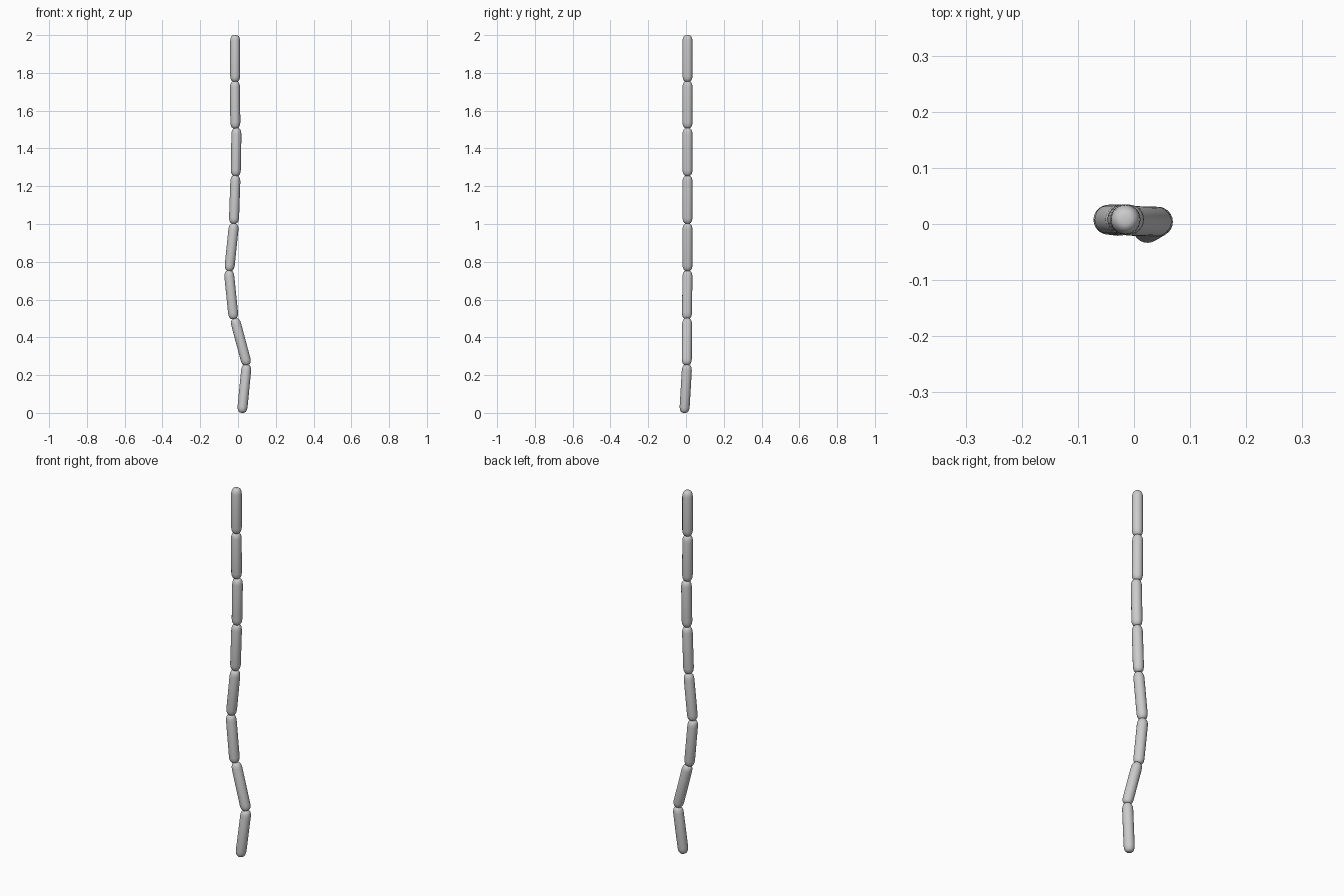
import bpy, bmesh, math
from mathutils import Vector

if "Cube" in bpy.data.objects:
    bpy.data.objects.remove(bpy.data.objects["Cube"])

SIDES = 24
R = 0.0265
# end cap: (distance from tip, radius)
CAP = [(0.0, 0.009), (0.002, 0.0145), (0.006, 0.019), (0.012, 0.0225),
       (0.02, 0.025), (0.032, R)]


def link(name, top, bottom):
    """Round-ended rod running between two tip points."""
    top, bottom = Vector(top), Vector(bottom)
    axis = bottom - top
    length = axis.length
    profile = CAP + [(length - d, r) for d, r in reversed(CAP)]
    bm = bmesh.new()
    rings = []
    for d, r in profile:
        rings.append([bm.verts.new((r * math.cos(2 * math.pi * i / SIDES),
                                    r * math.sin(2 * math.pi * i / SIDES), d))
                      for i in range(SIDES)])
    for a, b in zip(rings, rings[1:]):
        for i in range(SIDES):
            j = (i + 1) % SIDES
            bm.faces.new((a[i], a[j], b[j], b[i]))
    bm.faces.new(rings[0][::-1])
    bm.faces.new(rings[-1])
    bmesh.ops.recalc_face_normals(bm, faces=bm.faces)
    for f in bm.faces:
        f.smooth = True
    mesh = bpy.data.meshes.new(name)
    bm.to_mesh(mesh)
    bm.free()
    obj = bpy.data.objects.new(name, mesh)
    obj.location = top
    obj.rotation_euler = axis.to_track_quat('Z', 'Y').to_euler()
    bpy.context.collection.objects.link(obj)


# hanging chain, from the top down: (top x, top y, top z, bottom x, bottom y, bottom z)
links = [
    (-0.015, 0.008, 2.000, -0.015, 0.008, 1.753),
    (-0.016, 0.008, 1.757, -0.014, 0.008, 1.506),
    (-0.008, 0.008, 1.508, -0.012, 0.008, 1.254),
    (-0.013, 0.008, 1.257, -0.022, 0.008, 1.002),
    (-0.021, 0.008, 1.003, -0.047, 0.008, 0.751),
    (-0.049, 0.008, 0.754, -0.023, 0.005, 0.497),
    (-0.018, 0.006, 0.500, 0.048, 0.004, 0.253),
    (0.046, 0.006, 0.256, 0.021, -0.009, 0.001),
]
for n, p in enumerate(links, 1):
    link(f"chain_link_{n}", p[:3], p[3:])
